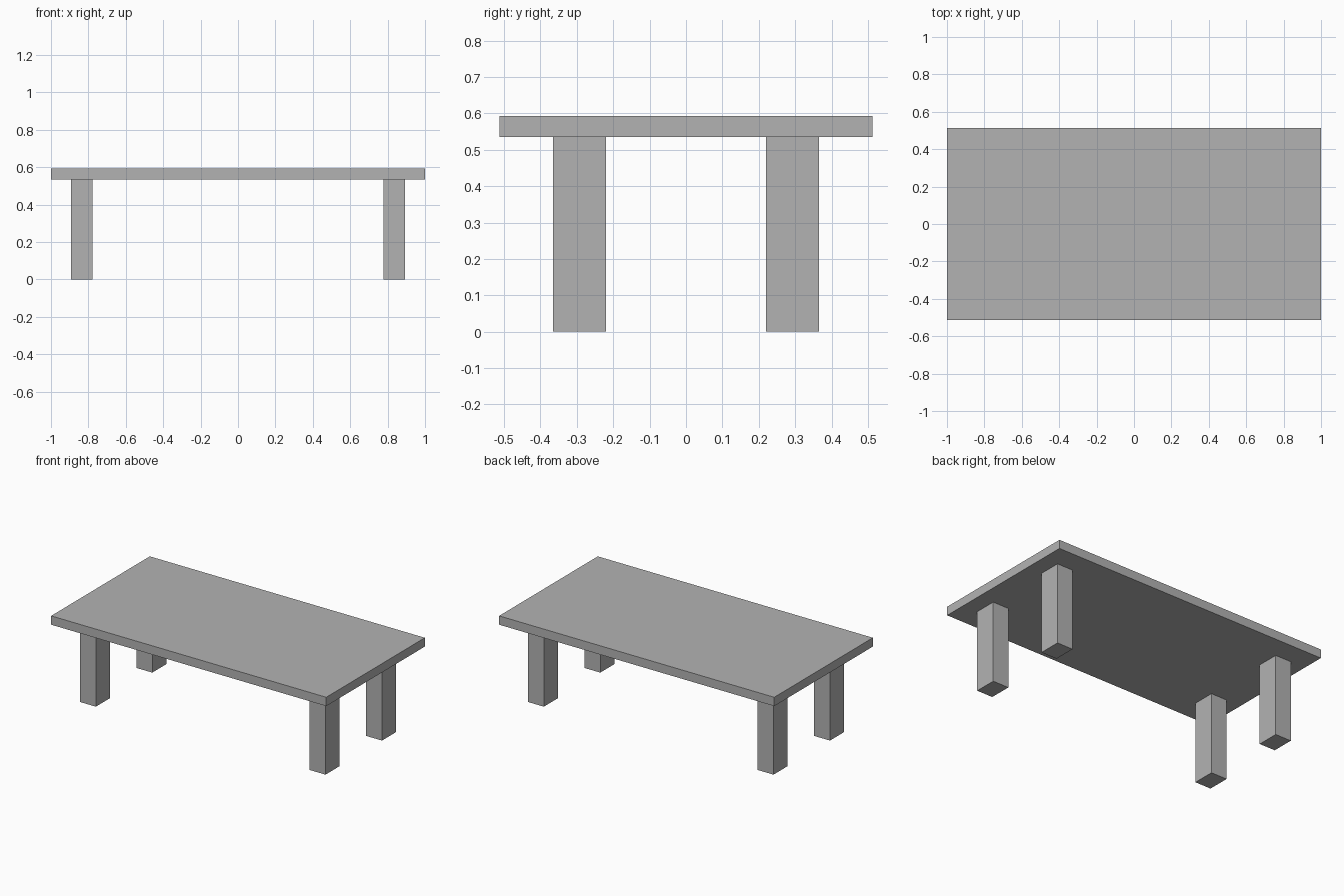
import bpy

default = bpy.data.objects.get("Cube")
if default:
    bpy.data.objects.remove(default, do_unlink=True)

# One plain grey finish for the whole table
grey = bpy.data.materials.new("plain grey")
grey.use_nodes = True
colour = (0.45, 0.45, 0.45, 1)
grey.diffuse_color = colour
grey.node_tree.nodes["Principled BSDF"].inputs["Base Color"].default_value = colour


def box(name, centre, size):
    bpy.ops.mesh.primitive_cube_add(size=1, location=centre)
    obj = bpy.context.object
    obj.name = name
    obj.scale = size
    bpy.ops.object.transform_apply(location=False, rotation=False, scale=True)
    obj.data.materials.append(grey)
    return obj


HEIGHT, THICKNESS = 0.593, 0.058
LEG_HEIGHT = HEIGHT - THICKNESS

# Table top
box("table_top", (0, 0, HEIGHT - THICKNESS / 2), (2, 1.024, THICKNESS))

# Four legs, set in from the corners
for end, y in (("front", -0.293), ("back", 0.293)):
    for side, x in (("right", -0.835), ("left", 0.835)):
        box(f"{end}_{side}_leg", (x, y, LEG_HEIGHT / 2), (0.115, 0.146, LEG_HEIGHT))
